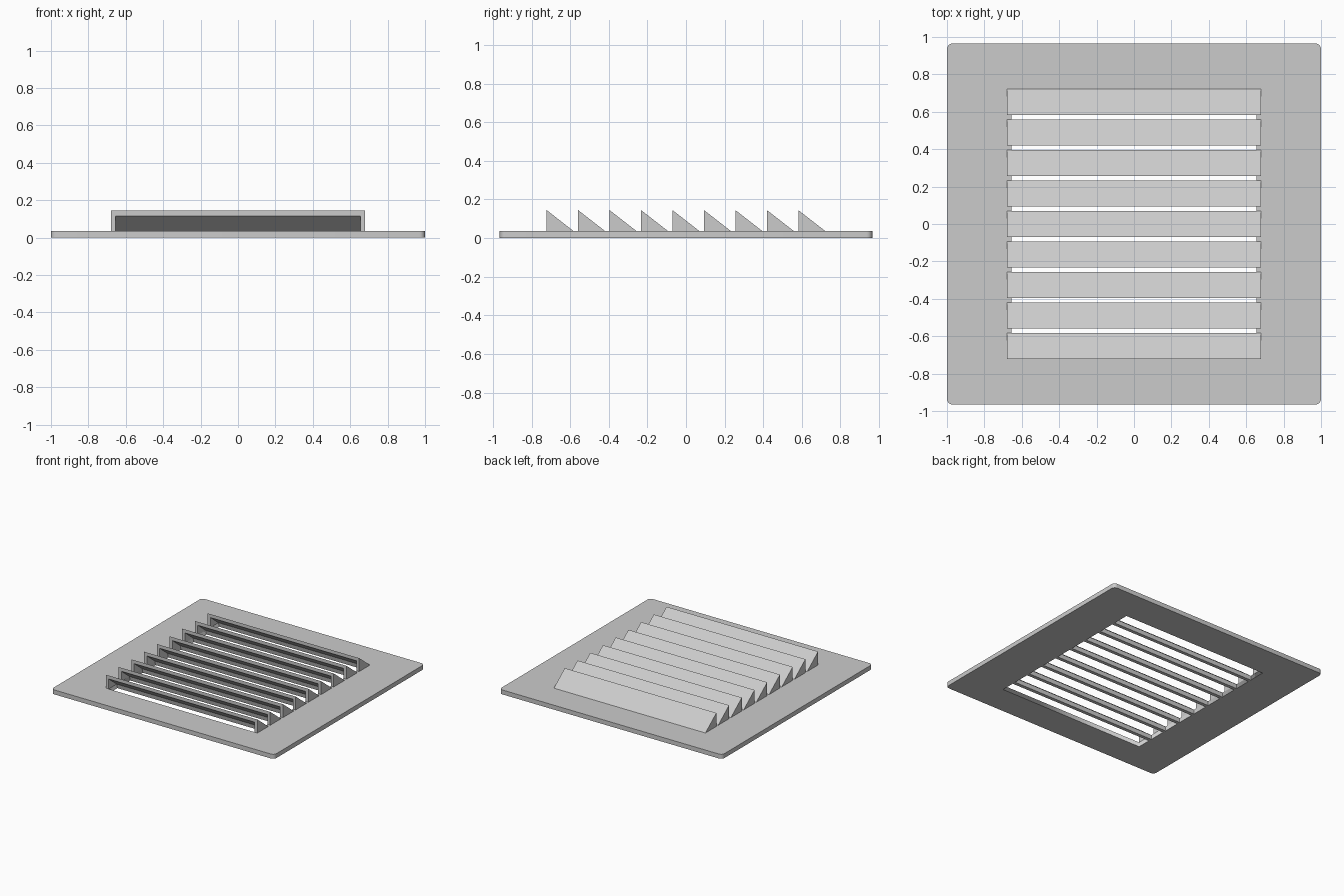
import bpy
import bmesh
import math

cube = bpy.data.objects.get("Cube")
if cube:
    bpy.data.objects.remove(cube, do_unlink=True)

HALF_X, HALF_Y, THICK, CORNER = 1.0, 0.965, 0.036, 0.03
OPEN_X, HOOD_X = 0.655, 0.68
COUNT, PITCH, FIRST_Y, DEPTH = 9, 0.163, -0.722, 0.14
TOP, RIM = 0.145, 0.117
UNDER = 0.103  # where the sloped underside meets the plate top

metal = bpy.data.materials.new("light grey metal")
metal.use_nodes = True
grey = (0.6, 0.6, 0.6, 1)
metal.diffuse_color = grey
metal.node_tree.nodes["Principled BSDF"].inputs["Base Color"].default_value = grey


def add_prism(bm, section, x0, x1):
    """Extrude a (y, z) section along x."""
    face = bm.faces.new([bm.verts.new((x0, y, z)) for y, z in section])
    moved = bmesh.ops.extrude_face_region(bm, geom=[face])["geom"]
    verts = [v for v in moved if isinstance(v, bmesh.types.BMVert)]
    bmesh.ops.translate(bm, verts=verts, vec=(x1 - x0, 0, 0))


def add_loop(curve, points):
    spline = curve.splines.new("POLY")
    spline.points.add(len(points) - 1)
    for p, (x, y) in zip(spline.points, points):
        p.co = (x, y, 0, 1)
    spline.use_cyclic_u = True


# Face plate: rounded rectangle with one rectangular opening
outline = []
for i, (sx, sy) in enumerate([(1, 1), (-1, 1), (-1, -1), (1, -1)]):
    for k in range(7):
        a = math.radians(90 * i + 15 * k)
        outline.append((sx * (HALF_X - CORNER) + CORNER * math.cos(a),
                        sy * (HALF_Y - CORNER) + CORNER * math.sin(a)))
open_back = FIRST_Y + (COUNT - 1) * PITCH + DEPTH
curve = bpy.data.curves.new("face_plate", "CURVE")
curve.dimensions = "2D"
curve.fill_mode = "BOTH"
curve.extrude = THICK / 2
add_loop(curve, outline)
add_loop(curve, [(-OPEN_X, FIRST_Y), (OPEN_X, FIRST_Y),
                 (OPEN_X, open_back), (-OPEN_X, open_back)])
curve.materials.append(metal)
plate = bpy.data.objects.new("face_plate", curve)
plate.location.z = THICK / 2
bpy.context.collection.objects.link(plate)
bpy.ops.object.select_all(action="DESELECT")
plate.select_set(True)
bpy.context.view_layer.objects.active = plate
bpy.ops.object.convert(target="MESH")

# Louver hood: sloped slat, side cheeks and a foot bar inside the opening
bm = bmesh.new()
add_prism(bm, [(0, TOP), (DEPTH, THICK), (UNDER, THICK), (0, RIM)], -HOOD_X, HOOD_X)
add_prism(bm, [(UNDER, THICK), (DEPTH, THICK), (DEPTH, 0), (UNDER + 0.009, 0)],
          -OPEN_X, OPEN_X)
for side in (-1, 1):
    add_prism(bm, [(0, THICK), (0, RIM), (UNDER, THICK)], side * OPEN_X, side * HOOD_X)
bmesh.ops.recalc_face_normals(bm, faces=bm.faces)
hood = bpy.data.meshes.new("louver")
bm.to_mesh(hood)
bm.free()
hood.materials.append(metal)

# Row of identical louvers
for i in range(COUNT):
    louver = bpy.data.objects.new(f"louver_{i + 1}", hood)
    louver.location.y = FIRST_Y + i * PITCH
    bpy.context.collection.objects.link(louver)
